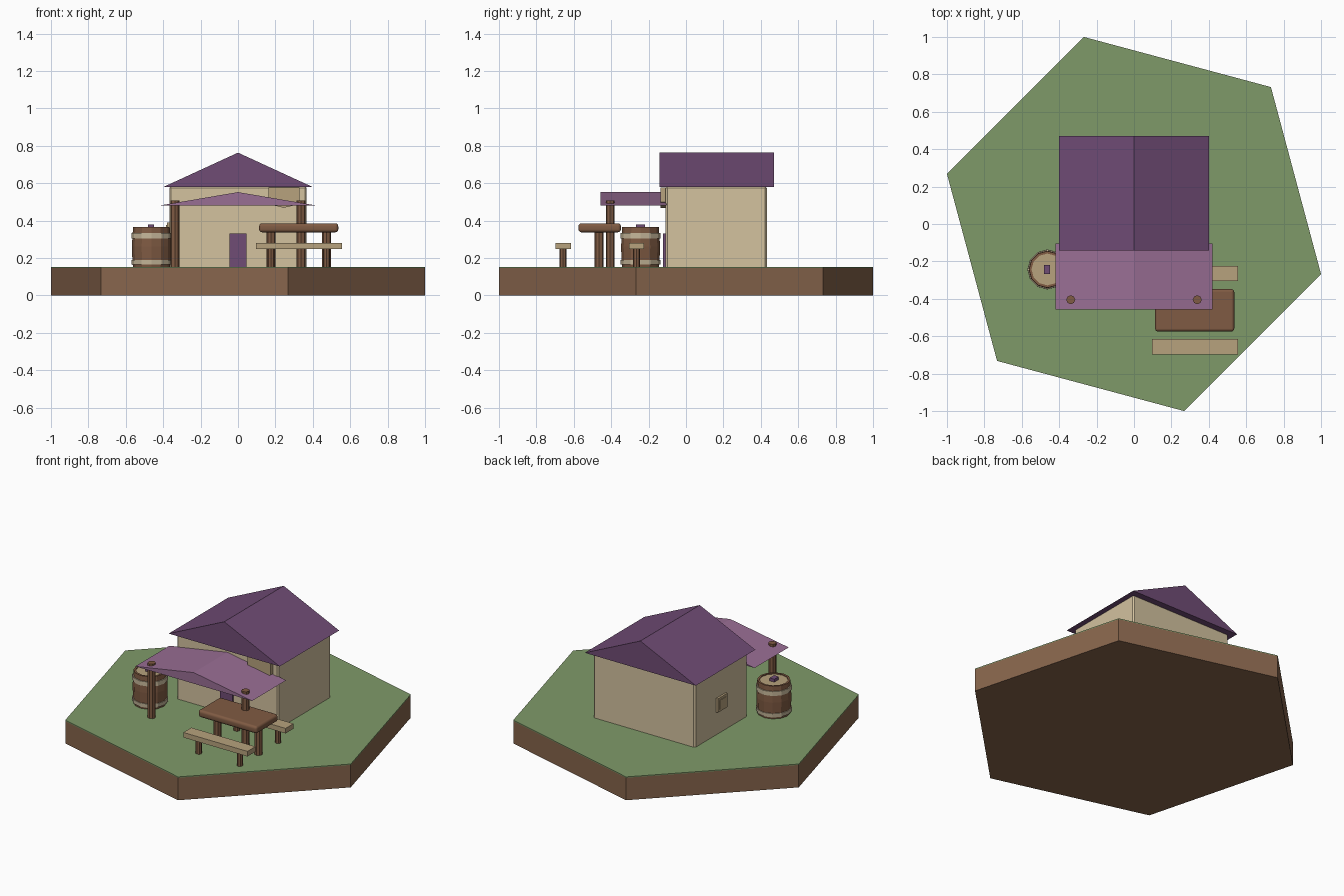
import bpy, bmesh, math
from mathutils import Matrix

if "Cube" in bpy.data.objects:
    bpy.data.objects.remove(bpy.data.objects["Cube"])


def mat(name, hexcode):
    m = bpy.data.materials.new(name)
    c = [int(hexcode[i:i + 2], 16) / 255 for i in (0, 2, 4)]
    m.diffuse_color = [((v + 0.055) / 1.055) ** 2.4 if v > 0.04 else v / 12.92 for v in c] + [1]
    m.use_nodes = True
    m.node_tree.nodes["Principled BSDF"].inputs["Base Color"].default_value = m.diffuse_color
    return m


GRASS = mat("grass green", "7F9A69")
DIRT = mat("earth brown", "87654C")
WOOD = mat("wood brown", "805B43")
CREAM = mat("cream plaster", "D3C29F")
TAN = mat("pale wood", "B7A27D")
HOOP = mat("pale hoop", "C4B598")
ROOF = mat("dark purple", "704C75")
CLOTH = mat("light purple", "996E94")


def finish(name, bm, mats, smooth=False):
    bmesh.ops.recalc_face_normals(bm, faces=bm.faces)
    me = bpy.data.meshes.new(name)
    bm.to_mesh(me)
    bm.free()
    ob = bpy.data.objects.new(name, me)
    bpy.context.collection.objects.link(ob)
    for m in mats:
        me.materials.append(m)
    if smooth:
        me.shade_smooth()
        ob.modifiers.new("even_normals", 'WEIGHTED_NORMAL').weight = 100
    return ob


def box(name, x, y, z, m, bevel=0, segs=1):
    """Box from (min, max) ranges."""
    bm = bmesh.new()
    bmesh.ops.create_cube(bm, size=1)
    for v in bm.verts:
        v.co = [(r[0] + r[1]) / 2 + c * (r[1] - r[0]) for r, c in zip((x, y, z), v.co)]
    if bevel:
        bmesh.ops.bevel(bm, geom=bm.edges[:], offset=bevel, segments=segs,
                        profile=0.5, affect='EDGES')
    return finish(name, bm, [m], segs > 1)


def cyl(name, x, y, z0, z1, r, m, n=8, turn=0):
    bm = bmesh.new()
    bmesh.ops.create_cone(bm, cap_ends=True, segments=n, radius1=r, radius2=r, depth=z1 - z0,
                          matrix=Matrix.Translation((x, y, (z0 + z1) / 2)) @ Matrix.Rotation(turn, 4, 'Z'))
    return finish(name, bm, [m])


def prism(name, outline, y0, y1, m):
    """Outline of (x, z) points extruded along y."""
    bm = bmesh.new()
    f, b = [[bm.verts.new((x, y, z)) for x, z in outline] for y in (y0, y1)]
    bm.faces.new(f)
    bm.faces.new(b)
    for i in range(len(f)):
        j = (i + 1) % len(f)
        bm.faces.new((f[i], f[j], b[j], b[i]))
    return finish(name, bm, [m])


def lathe(name, x, y, profile, n, mats, rule):
    """Closed turned shape; rule gives a material index for each profile step."""
    bm = bmesh.new()
    rings = [[bm.verts.new((x + r * math.cos(2 * math.pi * k / n), y + r * math.sin(2 * math.pi * k / n), z))
              for k in range(n)] for r, z in profile]
    for i, (a, b) in enumerate(zip(rings, rings[1:])):
        for k in range(n):
            j = (k + 1) % n
            bm.faces.new((a[k], a[j], b[j], b[k])).material_index = rule(i)
    bm.faces.new(rings[0])
    bm.faces.new(rings[-1]).material_index = rule(len(profile) - 1)
    return finish(name, bm, mats)


G = 0.152  # ground level

# Hexagonal island
R = 1.0353
cyl("earth_base", 0, 0, 0, 0.146, R, DIRT, 6, math.radians(15))
cyl("grass_top", 0, 0, 0.146, G, R, GRASS, 6, math.radians(15))

# House
box("house_walls", (-0.367, 0.367), (-0.11, 0.432), (G - 0.01, 0.585), CREAM, 0.01)
prism("house_roof", ((-0.40, 0.579), (0.40, 0.579), (0, 0.763)), -0.142, 0.47, ROOF)
box("door", (-0.046, 0.046), (-0.122, -0.10), (G, 0.331), ROOF)

# Side window: frame and pane
box("window_frame", (-0.380, -0.36), (0.115, 0.215), (0.30, 0.39), TAN)
box("window_pane", (-0.384, -0.375), (0.13, 0.20), (0.315, 0.375), TAN)

# Shield-shaped sign on the front wall
half = ((0.083, 0.576), (0.083, 0.50), (0.05, 0.48))
sign = [(0.245 + x, z) for x, z in half] + [(0.245, 0.468)] + [(0.245 - x, z) for x, z in reversed(half)]
prism("wall_sign", sign, -0.135, -0.108, TAN)

# Porch canopy and its posts
prism("canopy", ((-0.421, 0.48), (0.421, 0.48), (0, 0.552)), -0.456, -0.105, CLOTH)
for s, side in ((-1, "left"), (1, "right")):
    cyl(f"canopy_post_{side}", 0.338 * s, -0.405, G - 0.01, 0.508, 0.024, WOOD)

# Barrel with two pale hoops, a pale lid and a stopper
barrel = [(0.098, G), (0.100, 0.165), (0.106, 0.165), (0.107, 0.190), (0.102, 0.190), (0.104, 0.26),
          (0.102, 0.305), (0.107, 0.305), (0.106, 0.333), (0.100, 0.333), (0.098, 0.365),
          (0.085, 0.365), (0.085, 0.360)]
lathe("barrel", -0.463, -0.243, barrel, 12, [WOOD, HOOP, TAN],
      lambda i: 2 if i == 12 else 1 if i in (1, 2, 3, 6, 7, 8) else 0)
box("barrel_stopper", (-0.482, -0.448), (-0.266, -0.22), (0.355, 0.379), ROOF)

# Table
box("table_top", (0.113, 0.536), (-0.575, -0.348), (0.337, 0.385), WOOD, 0.016, 3)
for i, x in enumerate((0.177, 0.474)):
    cyl(f"table_leg_{i + 1}", x, -0.464, G - 0.01, 0.35, 0.024, WOOD)

# Benches on both sides of the table
for side, y in (("front", -0.657), ("back", -0.265)):
    box(f"bench_{side}", (0.095, 0.557), (y - 0.041, y + 0.041), (0.247, 0.280), TAN)
    for i, x in enumerate((0.177, 0.474)):
        cyl(f"bench_{side}_leg_{i + 1}", x, y, G - 0.01, 0.255, 0.019, WOOD)
